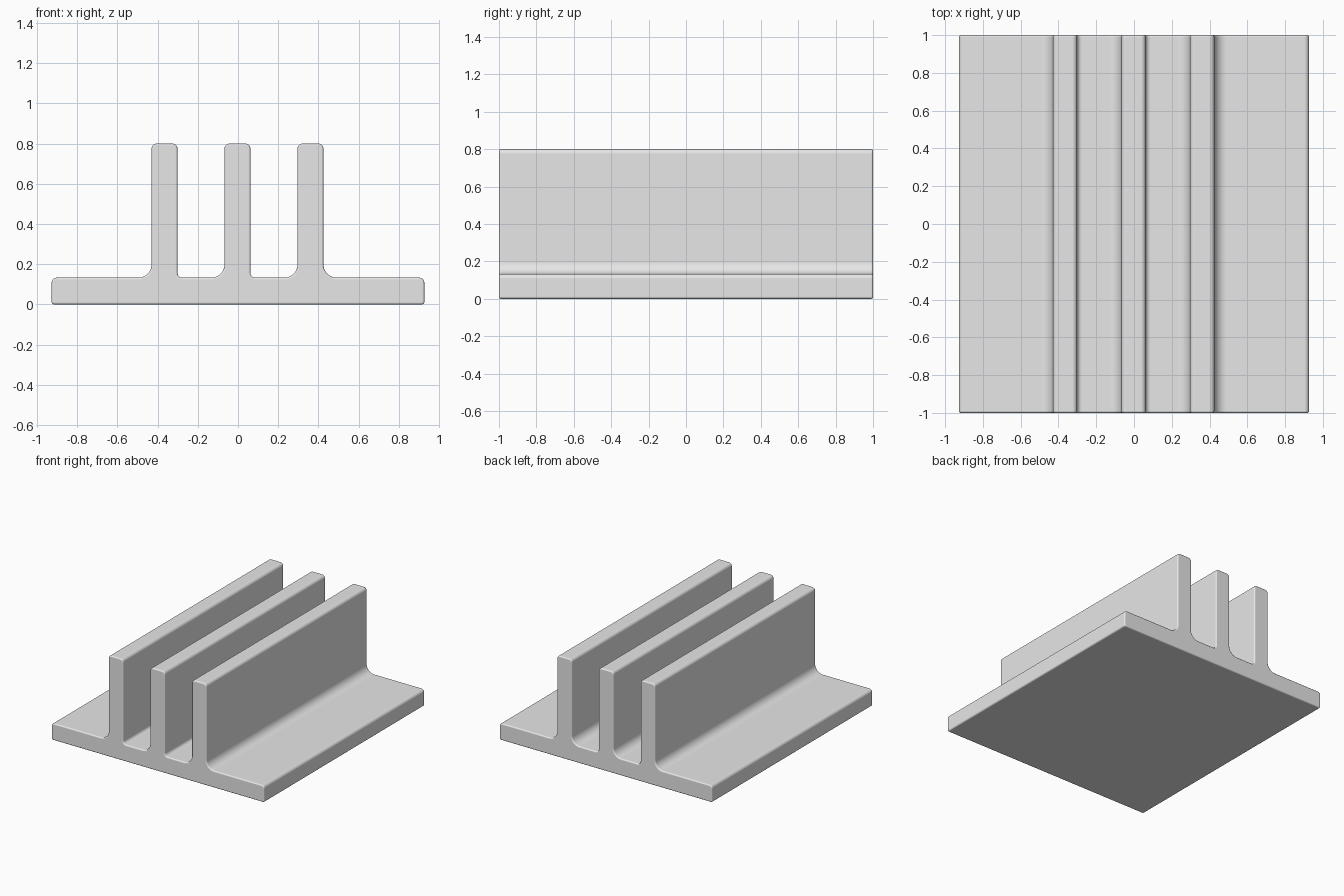
import bpy
import bmesh
import math
from mathutils import Vector

cube = bpy.data.objects.get("Cube")
if cube:
    bpy.data.objects.remove(cube, do_unlink=True)

HALF_WIDTH, HALF_LENGTH = 0.927, 1.0
BASE_TOP, FIN_TOP = 0.133, 0.80
FIN_HALF, FIN_SPACING, FIN_MIDDLE = 0.0645, 0.363, -0.0025
BIG, SMALL, FOOT, RIM = 0.066, 0.025, 0.012, 0.01


def rounded(corners, steps=8):
    """Replace each right-angled (x, z, radius) corner with an arc."""
    points = []
    for i, (x, z, r) in enumerate(corners):
        here = Vector((x, z))
        before = (Vector(corners[i - 1][:2]) - here).normalized()
        after = (Vector(corners[(i + 1) % len(corners)][:2]) - here).normalized()
        centre = here + (before + after) * r
        for k in range(steps + 1):
            a = math.pi / 2 * k / steps
            points.append(centre - after * r * math.cos(a) - before * r * math.sin(a))
    return points


# Cross-section: base plate with three fins, walked from left to right
corners = [(-HALF_WIDTH, 0, FOOT), (-HALF_WIDTH, BASE_TOP, SMALL)]
for i in (-1, 0, 1):
    x = FIN_MIDDLE + i * FIN_SPACING
    right_fillet = BIG if i == 1 else SMALL
    corners += [(x - FIN_HALF, BASE_TOP, BIG), (x - FIN_HALF, FIN_TOP, SMALL),
                (x + FIN_HALF, FIN_TOP, SMALL), (x + FIN_HALF, BASE_TOP, right_fillet)]
corners += [(HALF_WIDTH, BASE_TOP, SMALL), (HALF_WIDTH, 0, FOOT)]

# Extrude the section along y
bm = bmesh.new()
section = bm.faces.new([bm.verts.new((p.x, -HALF_LENGTH, p.y)) for p in rounded(corners)])
extruded = bmesh.ops.extrude_face_region(bm, geom=[section], use_keep_orig=True)
moved = [v for v in extruded["geom"] if isinstance(v, bmesh.types.BMVert)]
bmesh.ops.translate(bm, verts=moved, vec=(0, 2 * HALF_LENGTH, 0))
bmesh.ops.recalc_face_normals(bm, faces=bm.faces)

# Soften the rims of both ends
rims = [e for e in bm.edges if abs(e.verts[0].co.y - e.verts[1].co.y) < 0.001]
bmesh.ops.bevel(bm, geom=rims, offset=RIM, offset_type='OFFSET', segments=4,
                profile=0.5, affect='EDGES', clamp_overlap=False)

mesh = bpy.data.meshes.new("finned_plate")
bm.to_mesh(mesh)
bm.free()
plate = bpy.data.objects.new("finned_plate", mesh)
bpy.context.scene.collection.objects.link(plate)

# Plain grey material
grey = bpy.data.materials.new("light_grey")
grey.use_nodes = True
colour = (0.8, 0.8, 0.8, 1)
grey.diffuse_color = colour
for node in grey.node_tree.nodes:
    if node.type == 'BSDF_PRINCIPLED':
        node.inputs["Base Color"].default_value = colour
mesh.materials.append(grey)

# Smooth fillets, flat broad faces
bpy.ops.object.select_all(action='DESELECT')
plate.select_set(True)
bpy.context.view_layer.objects.active = plate
bpy.ops.object.shade_smooth_by_angle(angle=math.radians(30))
weighted = plate.modifiers.new("flat_faces", 'WEIGHTED_NORMAL')
weighted.keep_sharp = True
